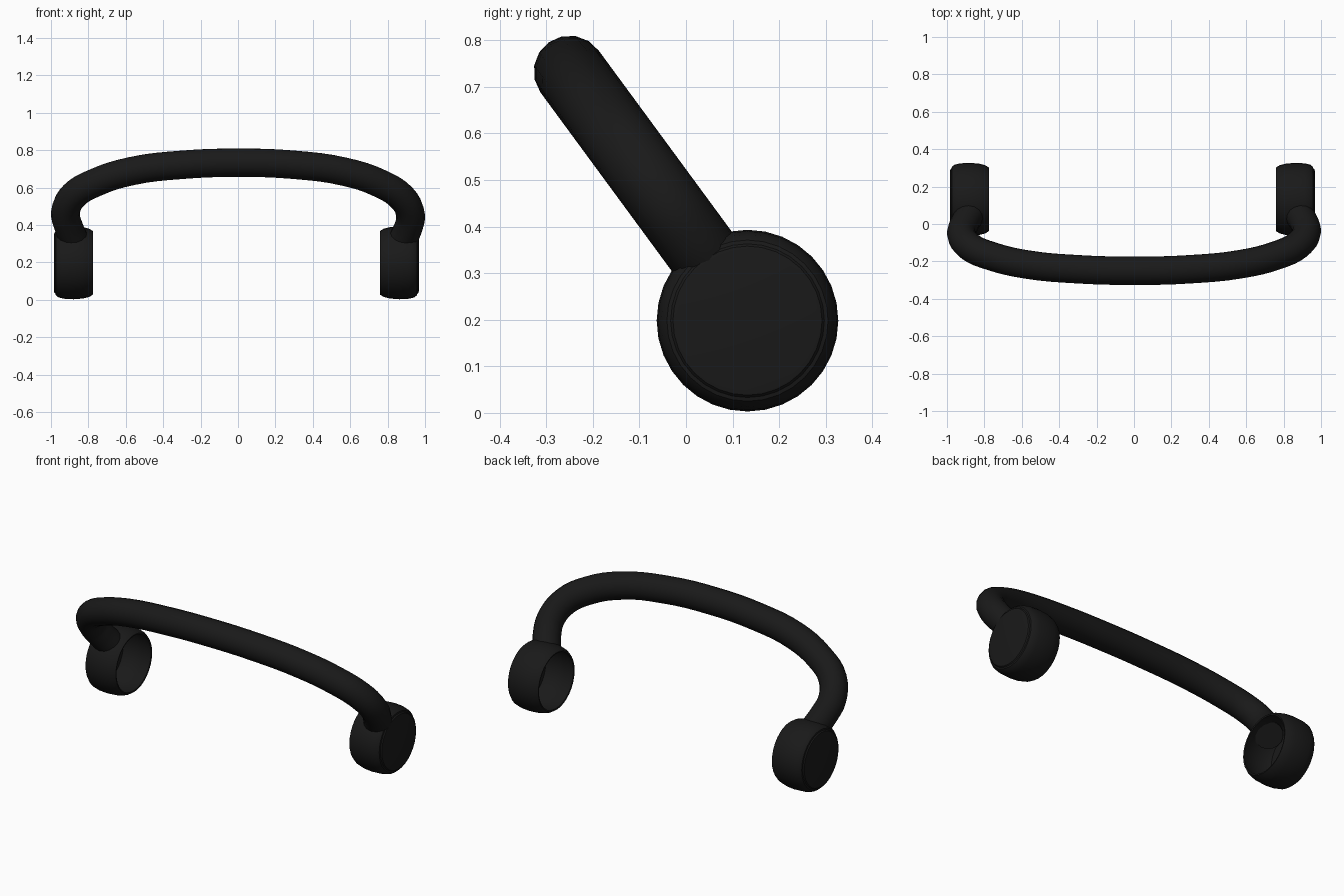
import bpy, bmesh, math
from mathutils import Vector

if "Cube" in bpy.data.objects:
    bpy.data.objects.remove(bpy.data.objects["Cube"])

black = bpy.data.materials.new("black_plastic")
black.diffuse_color = (0.01, 0.01, 0.01, 1)
black.use_nodes = True
black.node_tree.nodes["Principled BSDF"].inputs["Base Color"].default_value = black.diffuse_color


def finish(ob, angle):
    ob.data.materials.append(black)
    bpy.ops.object.select_all(action='DESELECT')
    ob.select_set(True)
    bpy.context.view_layer.objects.active = ob
    if ob.type == 'CURVE':
        bpy.ops.object.convert(target='MESH')
    bpy.ops.object.shade_smooth_by_angle(angle=math.radians(angle))


# Arched tube handle: (x, z) path lying in one plane leaning forward
path = [(-0.88, 0.33), (-0.905, 0.39), (-0.922, 0.47), (-0.878, 0.558),
        (-0.76, 0.628), (-0.57, 0.688), (-0.3, 0.722), (0, 0.733),
        (0.3, 0.722), (0.57, 0.685), (0.76, 0.622), (0.878, 0.545),
        (0.922, 0.455), (0.91, 0.385), (0.885, 0.33)]
cu = bpy.data.curves.new("handle_tube", 'CURVE')
cu.dimensions = '3D'
cu.bevel_depth = 0.077
cu.bevel_resolution = 6
cu.resolution_u = 4
cu.use_fill_caps = True
sp = cu.splines.new('BEZIER')
sp.bezier_points.add(len(path) - 1)
for bp, (x, z) in zip(sp.bezier_points, path):
    bp.co = (x, -0.25 + (0.733 - z) * 0.735, z)
    bp.handle_left_type = bp.handle_right_type = 'AUTO'
handle = bpy.data.objects.new("handle_tube", cu)
bpy.context.collection.objects.link(handle)
finish(handle, 40)

# Hollow barrel-shaped cup, open toward the middle: (offset along x, radius)
profile = [(0.082, 0), (0.082, 0.165), (0.06, 0.176), (0, 0.185), (-0.06, 0.178),
           (-0.102, 0.162), (-0.104, 0.17), (-0.085, 0.182), (-0.05, 0.191),
           (0, 0.195), (0.05, 0.192), (0.08, 0.185), (0.094, 0.173),
           (0.096, 0.165), (0.102, 0.16), (0.104, 0.15), (0.104, 0)]


def cup(name, cx, side):
    bm = bmesh.new()
    vs = [bm.verts.new((cx + side * x, 0.132, 0.198 + r)) for x, r in profile]
    es = [bm.edges.new(p) for p in zip(vs, vs[1:])]
    bmesh.ops.spin(bm, geom=vs + es, cent=Vector((cx, 0.132, 0.198)),
                   axis=Vector((1, 0, 0)), angle=2 * math.pi, steps=32)
    bmesh.ops.remove_doubles(bm, verts=bm.verts, dist=1e-4)
    bmesh.ops.recalc_face_normals(bm, faces=bm.faces)
    me = bpy.data.meshes.new(name)
    bm.to_mesh(me)
    bm.free()
    ob = bpy.data.objects.new(name, me)
    bpy.context.collection.objects.link(ob)
    finish(ob, 35)


cup("left_end_cup", -0.88, -1)
cup("right_end_cup", 0.863, 1)
